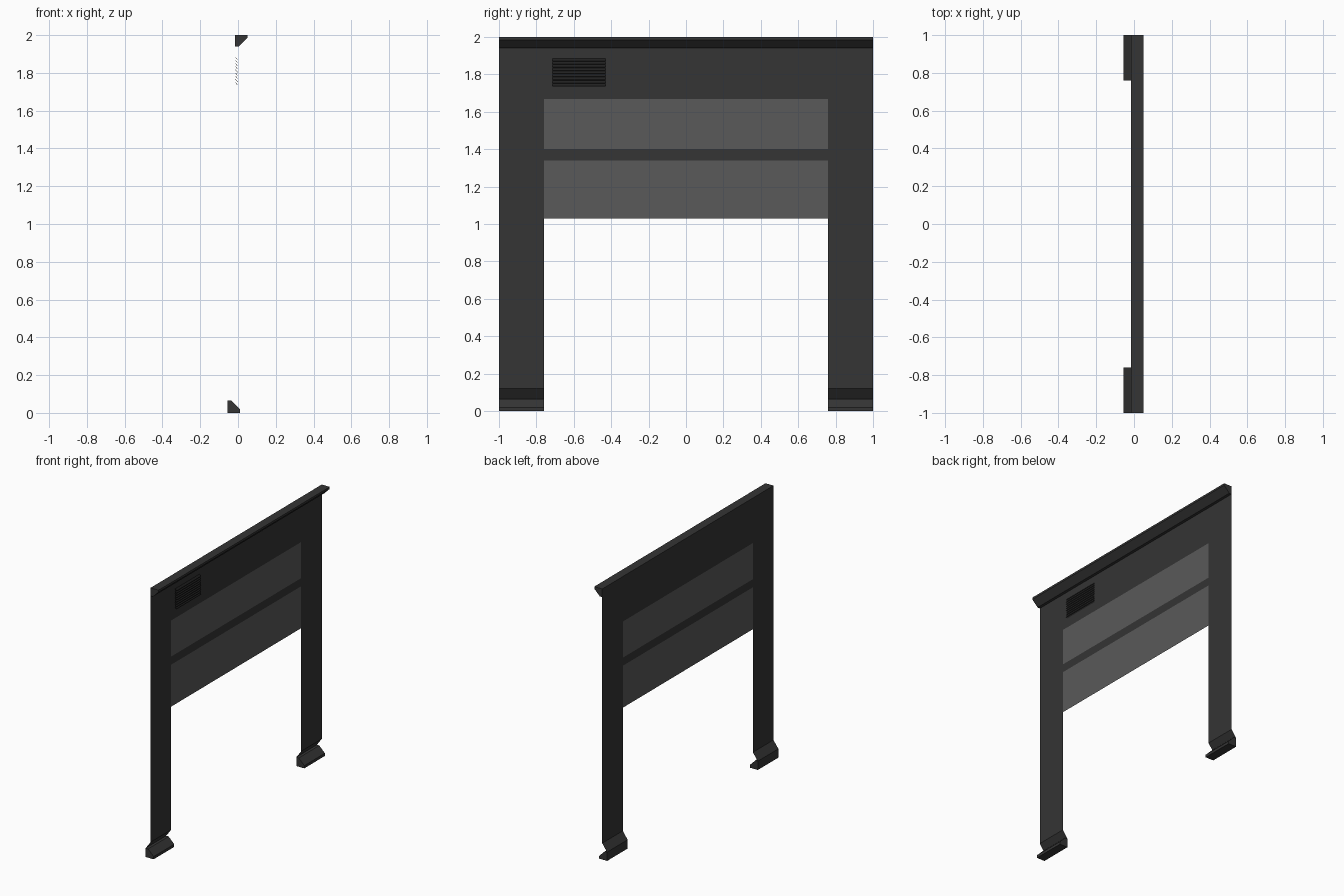
import bpy

if "Cube" in bpy.data.objects:
    bpy.data.objects.remove(bpy.data.objects["Cube"])

PX = -0.015          # plane of the thin sheet
IN, OUT = 0.76, 1.0  # inner and outer edge of the legs


def material(name, rgba):
    m = bpy.data.materials.new(name)
    m.diffuse_color = rgba
    m.use_nodes = True
    m.node_tree.nodes["Principled BSDF"].inputs["Base Color"].default_value = m.diffuse_color
    return m


DARK = material("dark_metal", (0.035, 0.035, 0.035, 1))
VENT = material("vent_black", (0.015, 0.015, 0.015, 1))
GLASS = material("tinted_glass", (0.1, 0.1, 0.1, 0.75))


def extrude_y(name, profile, y0, y1, mat, closed=False):
    """Sweep an (x, z) profile along y; closed profiles get end caps."""
    n = len(profile)
    verts = [(x, y, z) for y in (y0, y1) for x, z in profile]
    faces = [(i, n + i, n + (i + 1) % n, (i + 1) % n)
             for i in range(n if closed else n - 1)]
    if closed:
        faces += [tuple(range(n)), tuple(reversed(range(n, 2 * n)))]
    me = bpy.data.meshes.new(name)
    me.from_pydata(verts, [], faces)
    me.materials.append(mat)
    ob = bpy.data.objects.new(name, me)
    bpy.context.collection.objects.link(ob)
    return ob


def sheet(name, z0, z1, mat):
    return extrude_y(name, [(PX, z1), (PX, z0)], -IN, IN, mat)


# Header, crossbar and the two window panes
sheet("header_panel", 1.667, 1.94, DARK)
sheet("window_crossbar", 1.34, 1.40, DARK)
sheet("upper_window", 1.40, 1.667, GLASS)
sheet("lower_window", 1.03, 1.34, GLASS)

# Top rail with chamfered underside
rail = [(PX, 1.94), (0.005, 1.94), (0.05, 1.985), (0.05, 2.0), (PX, 2.0)]
extrude_y("top_rail", rail, -OUT, OUT, DARK, True)

# Legs with kicked-back bottoms, and sill feet
leg = [(PX, 1.94), (PX, 0.12), (-0.055, 0.065)]
foot = [(-0.055, 0), (0.01, 0), (0.01, 0.02), (-0.035, 0.065), (-0.055, 0.065)]
for side, y0, y1 in (("right", -OUT, -IN), ("left", IN, OUT)):
    extrude_y(side + "_leg", leg, y0, y1, DARK)
    extrude_y(side + "_foot", foot, y0, y1, DARK, True)

# Louvred vent: backing sheet plus slanted slats
V0, V1, SLATS = 1.735, 1.885, 9
pitch = (V1 - V0) / SLATS
extrude_y("vent_backing", [(-0.014, V1), (-0.014, V0)], -0.715, -0.43, VENT)
for i in range(SLATS):
    z = V0 + i * pitch
    slat = [(-0.013, z + pitch), (-0.013, z + pitch * 0.8),
            (-0.003, z), (-0.003, z + pitch * 0.2)]
    extrude_y(f"vent_slat_{i + 1}", slat, -0.715, -0.43, VENT, True)
